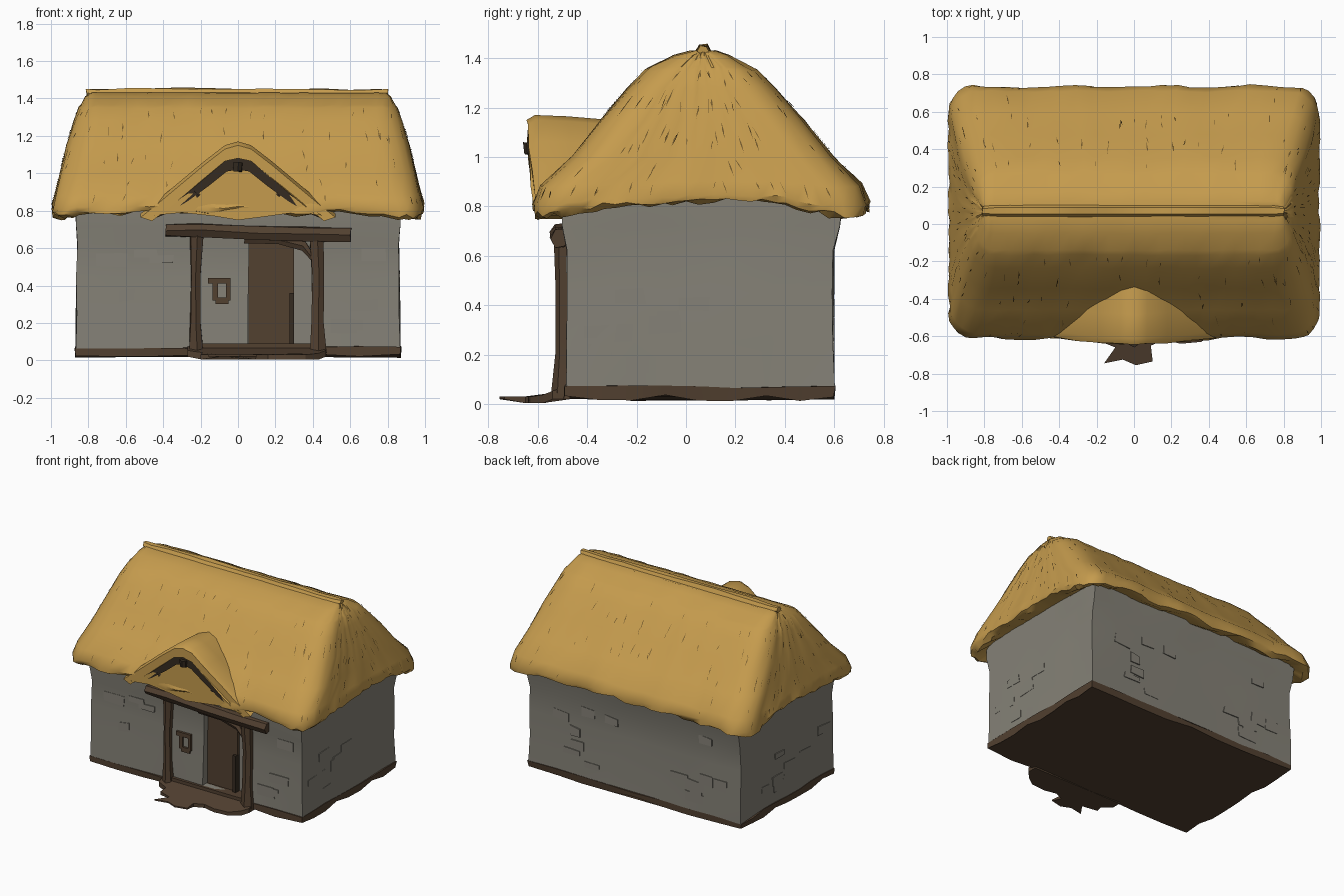
import bpy, bmesh, math, random
from mathutils import Vector

if "Cube" in bpy.data.objects:
    bpy.data.objects.remove(bpy.data.objects["Cube"])

random.seed(4)
R = random.uniform


def material(name, rgb):
    m = bpy.data.materials.new(name)
    m.diffuse_color = (*rgb, 1)
    m.use_nodes = True
    m.node_tree.nodes["Principled BSDF"].inputs["Base Color"].default_value = m.diffuse_color
    return m


THATCH = material("straw thatch", (0.56, 0.33, 0.075))
STREAK = material("dark straw", (0.17, 0.10, 0.025))
STONE = material("grey stone", (0.235, 0.222, 0.185))
WOOD = material("brown timber", (0.085, 0.052, 0.03))
DARK = material("dark timber", (0.035, 0.024, 0.015))


def finish(name, bm, mats, angle=35):
    me = bpy.data.meshes.new(name)
    bmesh.ops.recalc_face_normals(bm, faces=bm.faces)
    bm.to_mesh(me)
    bm.free()
    ob = bpy.data.objects.new(name, me)
    bpy.context.collection.objects.link(ob)
    for m in mats:
        me.materials.append(m)
    bpy.ops.object.select_all(action='DESELECT')
    bpy.context.view_layer.objects.active = ob
    ob.select_set(True)
    if angle:
        bpy.ops.object.shade_smooth_by_angle(angle=math.radians(angle))
    return ob


def loft(bm, rings):
    """Skin closed rings and cap both ends."""
    vs = [[bm.verts.new(p) for p in r] for r in rings]
    n = len(vs[0])
    for a, b in zip(vs, vs[1:]):
        for i in range(n):
            bm.faces.new((a[i], a[(i + 1) % n], b[(i + 1) % n], b[i]))
    bm.faces.new(vs[0])
    bm.faces.new(vs[-1])
    return vs


def prism(name, outline, y0, y1, mat, angle=35):
    """Extrude an (x, z) outline along y."""
    bm = bmesh.new()
    loft(bm, [[(x, y, z) for x, z in outline] for y in (y0, y1)])
    return finish(name, bm, [mat], angle)


def box(name, x0, x1, y0, y1, z0, z1, mat):
    return prism(name, [(x0, z0), (x1, z0), (x1, z1), (x0, z1)], y0, y1, mat, 0)


def beam(name, path, size, mat, jitter=0.005):
    """Hand-hewn timber: path of (x, y, z, scale)."""
    bm = bmesh.new()
    pts = [Vector(p[:3]) for p in path]
    d = (pts[-1] - pts[0]).normalized()
    a = Vector((0, 1, 0))
    b = d.cross(a)
    rings = []
    for p, q in zip(pts, path):
        rings.append([p + (a * math.sin(t) + b * math.cos(t)) * size * q[3]
                      + Vector((R(-1, 1), 0, R(-1, 1))) * jitter
                      for t in [math.tau * (k + 0.5) / 6 for k in range(6)]])
    loft(bm, rings)
    return finish(name, bm, [mat])


# Stone walls, flaring slightly under the eaves
bm = bmesh.new()


def wall_ring(z, hx, y0, y1, n=8):
    c = [(-hx, y0), (hx, y0), (hx, y1), (-hx, y1)]
    out = []
    for k in range(4):
        (xa, ya), (xb, yb) = c[k], c[(k + 1) % 4]
        for i in range(n):
            t = i / n
            out.append((xa + (xb - xa) * t + R(-.004, .004),
                        ya + (yb - ya) * t + R(-.004, .004), z))
    return out


loft(bm, [wall_ring(*w) for w in ((.06, .865, -.485, .60), (.25, .865, -.482, .597),
                                  (.45, .862, -.478, .595), (.62, .858, -.48, .597),
                                  (.72, .865, -.50, .62), (.88, .87, -.50, .64))])
walls = finish("stone_walls", bm, [STONE])

# Doorway recess
cutter = prism("doorway_cutter", [(.05, .09), (.40, .09), (.39, .58), (.35, .63), (.06, .64)],
               -.60, -.41, STONE, 0)
cutter.hide_render = True
cutter.hide_viewport = True
mod = walls.modifiers.new("doorway", 'BOOLEAN')
mod.operation = 'DIFFERENCE'
mod.solver = 'EXACT'
mod.object = cutter

# Slightly raised stones on every wall
bm = bmesh.new()


def stone(face, u, z, w, h):
    e = .004
    ring = [(u - w, z - h), (u + w, z - h * R(.7, 1.2)), (u + w * R(.8, 1.1), z + h), (u - w, z + h * R(.6, 1))]
    place = {'front': lambda a, d, b: (a, -.481 - d, b), 'back': lambda a, d, b: (a, .597 + d, b),
             'right': lambda a, d, b: (.863 + d, a, b), 'left': lambda a, d, b: (-.863 - d, a, b)}[face]
    loft(bm, [[place(a, d, b) for a, b in ring] for d in (-.02, e)])


for face, lo, hi, count in (('front', -.75, -.35, 5), ('front', .52, .75, 4), ('back', -.75, .75, 14),
                            ('right', -.38, .48, 8), ('left', -.38, .48, 8)):
    for _ in range(count):
        stone(face, R(lo, hi), R(.15, .62), R(.04, .08), R(.02, .04))
finish("raised_stones", bm, [STONE], 0)

# Earth footing with an uneven lower edge
bm = bmesh.new()
low = [(x, y, z + R(-.012, .012)) for x, y, z in wall_ring(.025, .868, -.492, .60)]
top = [(x, y, z + R(-.008, .008)) for x, y, z in wall_ring(.068, .872, -.492, .603)]
loft(bm, [low, top])
finish("footing", bm, [WOOD], 30)

# Ragged doorstep of trodden earth
edge = [(-.27, -.47), (-.27, -.54), (-.19, -.57), (-.20, -.62), (-.10, -.66), (-.16, -.745), (-.06, -.725),
        (.01, -.755), (.10, -.735), (.09, -.65), (.16, -.62), (.25, -.64), (.36, -.63), (.43, -.58),
        (.47, -.54), (.47, -.47)]
bm = bmesh.new()


def step_z(y):
    return .03 + .05 * max(0, (-y - .60) / -.13)


loft(bm, [[(x, y, .004 if -.66 < y < -.56 else .02) for x, y in edge],
          [(x, y, step_z(y)) for x, y in edge]])
finish("doorstep", bm, [WOOD], 30)

# Door, frame and window
box("door", .055, .30, -.435, -.40, .08, .635, WOOD)
box("door_threshold", -.20, .44, -.505, -.40, .05, .09, WOOD)
box("door_latch_post", .275, .30, -.455, -.40, .09, .36, DARK)
beam("left_post", [(-.22, -.495, .04, 1.3), (-.225, -.495, .2, .95), (-.225, -.495, .45, .95),
                   (-.22, -.495, .68, 1.2)], .034, WOOD)
beam("right_post", [(.43, -.495, .04, 1.5), (.425, -.495, .2, 1), (.43, -.495, .45, .95),
                    (.42, -.495, .68, 1.2)], .034, WOOD)
beam("door_brace", [(.04, -.495, .645, 1), (.22, -.495, .645, .9), (.35, -.495, .61, 1),
                    (.42, -.495, .52, .6)], .026, WOOD)
beam("lintel", [(-.385, -.51, .695, .8), (-.2, -.51, .695, 1), (.1, -.51, .68, .95),
                (.4, -.51, .675, 1), (.60, -.51, .67, .9)], .042, WOOD)
for nm, a in (("window_top", (-.16, -.04, .41, .44)), ("window_bottom", (-.12, -.05, .30, .335)),
              ("window_left", (-.135, -.108, .32, .43)), ("window_right", (-.063, -.04, .32, .43))):
    box(nm, a[0], a[1], -.497, -.47, a[2], a[3], WOOD)

# Thatched roof: rounded-rectangle rings with a ragged drooping eave
NS, NC = 22, 5


def roof_ring(z, hx, y0, y1, r, jit, droop):
    cy, hy = (y0 + y1) / 2, (y1 - y0) / 2
    r = min(r, hy * .9)
    corners = [(1, -1, -90), (1, 1, 0), (-1, 1, 90), (-1, -1, 180)]
    arcs = []
    for sx, sy, a0 in corners:
        arcs.append([(sx * (hx - r) + r * math.cos(math.radians(a0 + 90 * k / NC)),
                      sy * (hy - r) + r * math.sin(math.radians(a0 + 90 * k / NC))) for k in range(NC + 1)])
    pts = []
    for k in range(4):
        pts += arcs[k]
        (xa, ya), (xb, yb) = arcs[k][-1], arcs[(k + 1) % 4][0]
        pts += [(xa + (xb - xa) * i / NS, ya + (yb - ya) * i / NS) for i in range(1, NS)]
    out = []
    for x, y in pts:
        xn, yn = min(1, abs(x) / hx), min(1, abs(y) / hy)
        dz = .045 * (1 - xn ** 8) + .08 * xn ** 8 * (1 - yn ** 2)
        wave = .008 * math.sin(x * 13 + y * 9)
        out.append(Vector((x + R(-jit, jit), y + cy + R(-jit, jit) + wave * droop,
                           z + (dz + wave) * droop + R(-jit, jit) * 1.3)))
    return out


levels = [(.84, .85, -.46, .58, .05, 0, 0), (.742, .955, -.575, .695, .10, .012, 1),
          (.75, .985, -.605, .73, .12, .009, 1), (.79, .99, -.612, .735, .13, .007, .7),
          (.875, .975, -.585, .71, .14, .005, .3), (1.0, .95, -.46, .595, .15, .004, 0),
          (1.15, .915, -.345, .475, .15, .004, 0), (1.28, .875, -.235, .355, .13, .004, 0),
          (1.35, .85, -.165, .285, .11, .004, 0), (1.365, .838, -.14, .26, .10, .003, 0),
          (1.41, .815, -.05, .175, .07, .003, 0), (1.43, .79, .02, .12, .04, .002, 0)]
rings = [roof_ring(*lv) for lv in levels]
bm = bmesh.new()
loft(bm, rings)
finish("thatched_roof", bm, [THATCH], 40)

# Thin loose-straw streaks lying along the slope
bm = bmesh.new()
for _ in range(230):
    k, n = random.choice((3, 4, 5, 5, 6, 6, 7)), len(rings[0])
    i = random.randrange(n)
    a, b = rings[k][i], rings[k + 1][i]
    side = (rings[k][(i + 1) % n] - a).normalized()
    nrm = side.cross(b - a).normalized()
    up = (b - a).normalized()
    s = a.lerp(b, R(.05, .5)) + nrm * .005
    e = s + up * min(R(.03, .085), (b - s).length) + side * R(-.012, .012)
    w = side * R(.0015, .0035)
    bm.faces.new([bm.verts.new(p) for p in (s, (s + e) / 2 + w, e, (s + e) / 2 - w)])
finish("straw_streaks", bm, [STREAK], 0)

# Ridge roll along the top
beam("ridge_roll", [(-.81, .07, 1.43, .7)] + [(-.75 + .15 * i, .07, 1.422 + R(-.004, .004), 1)
                                             for i in range(11)] + [(.80, .07, 1.428, .7)], .034, THATCH)

# Porch gable: thatch hood, dark bargeboards and straw infill
half = [(0, 1.17), (.07, 1.15), (.18, 1.065), (.30, .965), (.42, .865), (.52, .785)]
inner = [(0, 1.10), (.07, 1.085), (.17, 1.00), (.29, .90), (.40, .81), (.46, .765)]
lower = [(0, 1.02), (.06, 1.01), (.16, .93), (.27, .85), (.38, .785), (.43, .765)]


def arch(top, bottom):
    left = [(-x, z) for x, z in reversed(top[1:])]
    return left + top + list(reversed(bottom)) + [(-x, z) for x, z in bottom[1:]]


def arch_prism(name, top, bottom, ys, mat):
    """Arched strip skinned through several depths (y, drop)."""
    bm = bmesh.new()
    out = arch(top, bottom)
    loft(bm, [[(x, y + .05 * min(1, abs(x) / .5) ** 2 + R(-.004, .004), z - dz) for x, z in out]
              for y, dz in ys])
    finish(name, bm, [mat])


arch_prism("gable_thatch", half, inner, [(-.643, .02), (-.61, 0), (-.48, .005), (-.30, .02)], THATCH)
arch_prism("gable_bargeboards", inner, lower, [(-.632, 0), (-.50, 0)], DARK)
prism("gable_infill", [(-.45, .775), (-.3, .79), (-.12, .77), (0, .75), (.12, .765), (.3, .79),
                       (.45, .775), (0, 1.06)], -.612, -.45, THATCH)
for s in (-1, 1):
    beam("gable_bracket", [(s * .24, -.59, .91, .8), (s * .21, -.59, .88, 1)], .03, DARK, .003)
beam("gable_pole", [(0, -.63, 1.06, 1), (0, -.63, 1.01, .8)], .03, DARK, .003)
